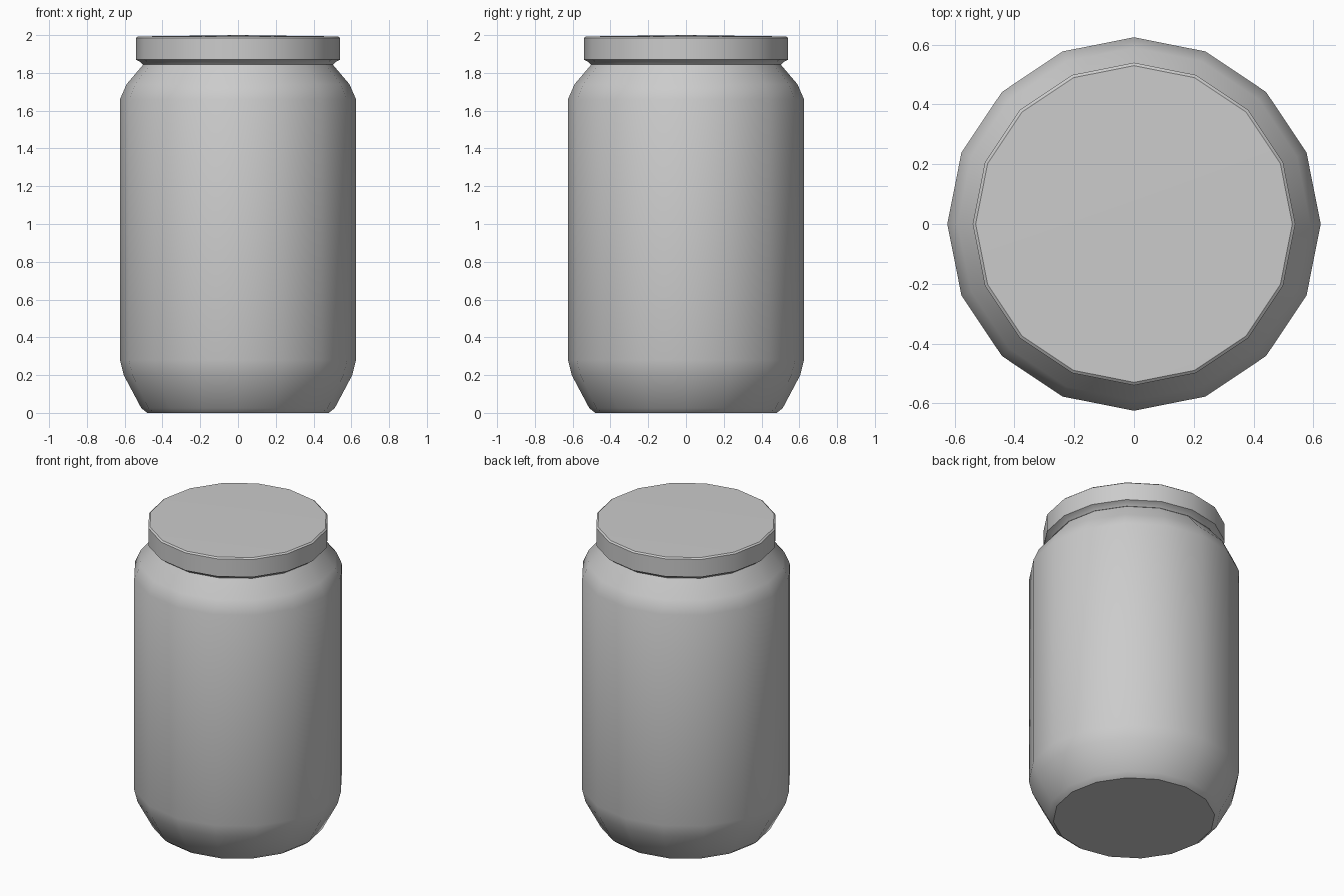
import bpy, bmesh, math

if "Cube" in bpy.data.objects:
    bpy.data.objects.remove(bpy.data.objects["Cube"])

SIDES = 16


def lathe(name, profile, sharp_angle):
    """Spin (radius, z) points into a closed 16-sided solid; radius 0 makes a pole."""
    bm = bmesh.new()
    rings = []
    for r, z in profile:
        if r == 0:
            rings.append([bm.verts.new((0, 0, z))] * SIDES)
        else:
            rings.append([bm.verts.new((r * math.cos(2 * math.pi * i / SIDES),
                                        r * math.sin(2 * math.pi * i / SIDES), z))
                          for i in range(SIDES)])
    for low, high in zip(rings, rings[1:]):
        for i in range(SIDES):
            j = (i + 1) % SIDES
            corners = [low[i], low[j], high[j], high[i]]
            bm.faces.new(list(dict.fromkeys(corners)))
    bmesh.ops.recalc_face_normals(bm, faces=bm.faces)
    mesh = bpy.data.meshes.new(name)
    bm.to_mesh(mesh)
    bm.free()
    obj = bpy.data.objects.new(name, mesh)
    bpy.context.collection.objects.link(obj)
    bpy.ops.object.select_all(action='DESELECT')
    obj.select_set(True)
    bpy.context.view_layer.objects.active = obj
    bpy.ops.object.shade_smooth_by_angle(angle=math.radians(sharp_angle))
    return obj


# Jar body: tapered foot, straight wall, rounded shoulder, neck inside the lid
lathe("jar_body", [(0, 0), (0.48, 0), (0.512, 0.025), (0.605, 0.20),
                   (0.625, 0.28), (0.625, 1.66), (0.59, 1.74),
                   (0.505, 1.84), (0.495, 1.86), (0.495, 1.95), (0, 1.95)], 35)

# Screw lid: turned-in lower rim, upright side, small top bevel
lathe("lid", [(0, 1.845), (0.505, 1.845), (0.52, 1.86), (0.54, 1.87),
              (0.54, 1.985), (0.53, 1.993), (0, 2.0)], 30)
